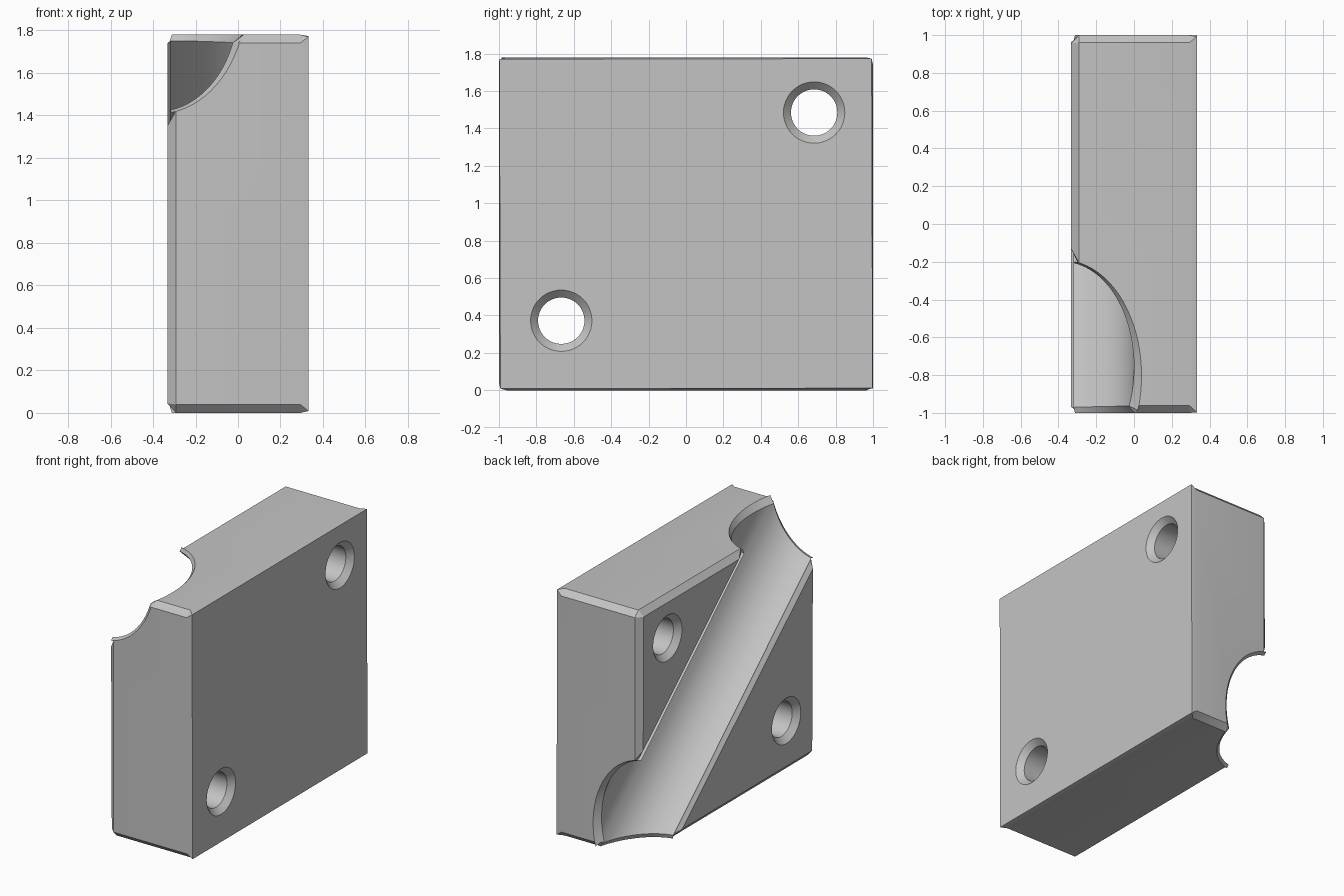
import bpy, math
from mathutils import Vector

default = bpy.data.objects.get("Cube")
if default:
    bpy.data.objects.remove(default)

WIDTH, DEPTH, HEIGHT = 0.665, 2.0, 1.78
CHAMFER = 0.04

# Plain grey finish
grey = bpy.data.materials.new("light_grey")
grey.use_nodes = True
colour = (0.55, 0.55, 0.55, 1)
grey.diffuse_color = colour
grey.node_tree.nodes["Principled BSDF"].inputs["Base Color"].default_value = colour

# Block body
bpy.ops.mesh.primitive_cube_add(size=1, location=(0, 0, HEIGHT / 2))
block = bpy.context.object
block.name = "clamp_block"
block.scale = (WIDTH, DEPTH, HEIGHT)
bpy.ops.object.transform_apply(location=True, rotation=False, scale=True)
block.data.materials.append(grey)


def cut_cylinder(name, centre, axis, radius, length, sides):
    """Subtract a cylinder from the block."""
    bpy.ops.mesh.primitive_cylinder_add(
        vertices=sides, radius=radius, depth=length, location=centre,
        rotation=Vector(axis).to_track_quat('Z', 'X').to_euler())
    cutter = bpy.context.object
    cutter.name = name
    cutter.data.materials.append(grey)
    cutter.hide_render = True
    cut = block.modifiers.new(name, 'BOOLEAN')
    cut.operation = 'DIFFERENCE'
    cut.solver = 'EXACT'
    cut.object = cutter
    bpy.context.view_layer.objects.active = block
    bpy.ops.object.modifier_apply(modifier=cut.name)
    bpy.data.objects.remove(cutter)


# Diagonal channel across the right side, slightly off the block's diagonal
slope = math.atan2(HEIGHT, DEPTH)
along = Vector((0, math.cos(slope), -math.sin(slope)))
across = Vector((0, math.sin(slope), math.cos(slope)))
channel = Vector((-0.38, 0, HEIGHT / 2)) + across * 0.131
cut_cylinder("channel_cutter", channel, along, 0.38, 5, 80)

# Two bolt holes through the block
for y, z in ((0.685, 1.485), (-0.667, 0.372)):
    cut_cylinder("hole_cutter", (0, y, z), (1, 0, 0), 0.124, 2, 48)

# Chamfer every sharp edge, including the channel and hole rims
bevel = block.modifiers.new("chamfer", 'BEVEL')
bevel.width = CHAMFER
bevel.segments = 1
bevel.limit_method = 'ANGLE'
bevel.angle_limit = math.radians(30)
bevel.use_clamp_overlap = False
bpy.ops.object.select_all(action='DESELECT')
block.select_set(True)
bpy.context.view_layer.objects.active = block
bpy.ops.object.modifier_apply(modifier=bevel.name)
bpy.ops.object.shade_smooth_by_angle(angle=math.radians(25))
